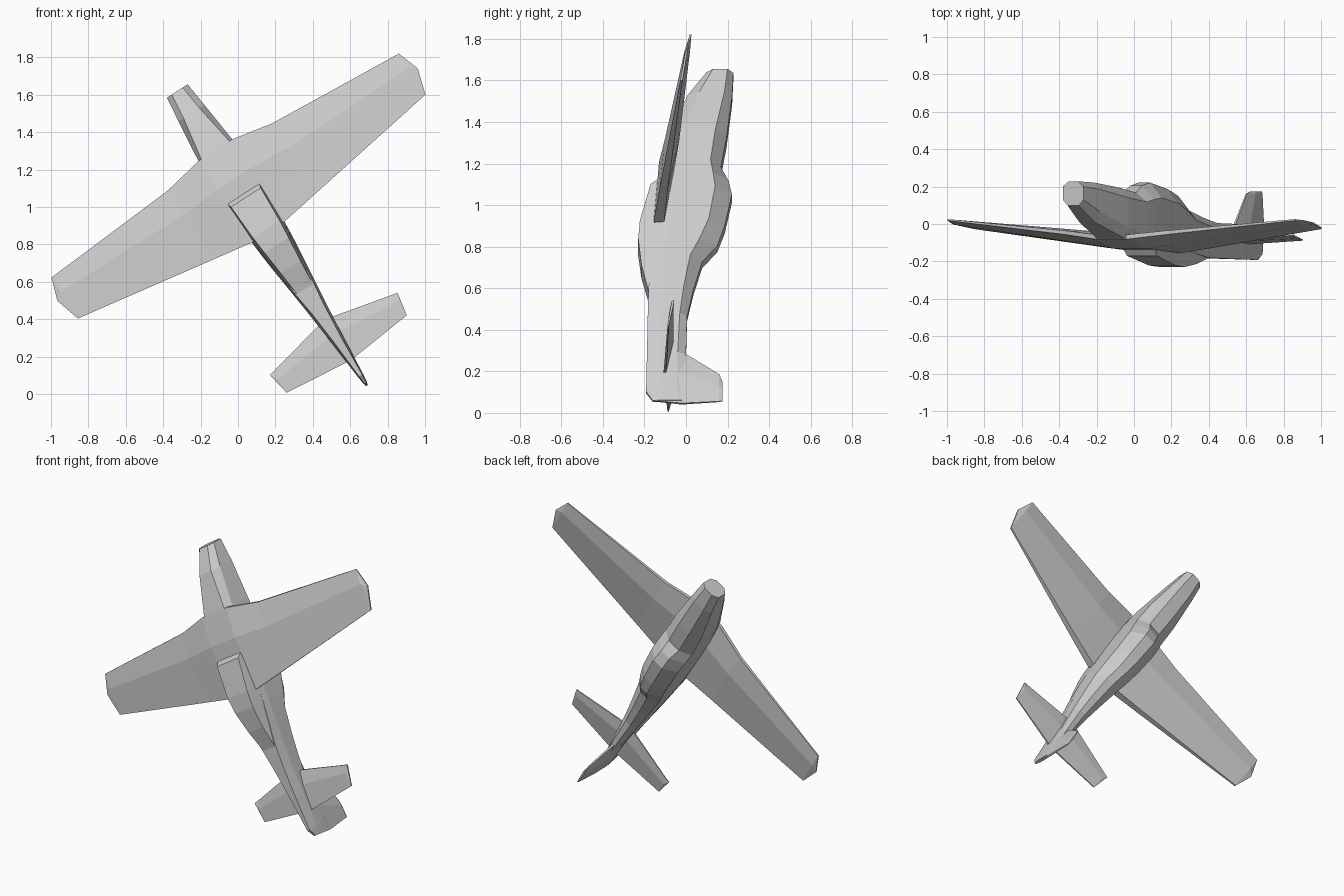
import bpy, bmesh
from mathutils import Vector

# Aircraft frame: a = distance aft of the nose, b = spanwise, y = up through the canopy
NOSE = Vector((-0.325, 0, 1.62))
AFT = Vector((0.5417, 0, -0.8406))
SPAN = Vector((0.8406, 0, 0.5417))
UP = Vector((0, 1, 0))


def loft(name, rings):
    """Skin equal-length rings of (a, b, y) points and cap both ends."""
    bm = bmesh.new()
    rows = [[bm.verts.new(NOSE + AFT * a + SPAN * b + UP * y) for a, b, y in r] for r in rings]
    n = len(rows[0])
    for r, s in zip(rows, rows[1:]):
        for i in range(n):
            j = (i + 1) % n
            bm.faces.new((r[i], r[j], s[j], s[i]))
    bm.faces.new(rows[0])
    bm.faces.new(rows[-1])
    bmesh.ops.recalc_face_normals(bm, faces=bm.faces)
    mesh = bpy.data.meshes.new(name)
    bm.to_mesh(mesh)
    bm.free()
    obj = bpy.data.objects.new(name, mesh)
    bpy.context.collection.objects.link(obj)
    return obj


def airfoil(b, le, te, y_le, y_te, thick, te_thick):
    """Six-point wing section at span b."""
    m = le + (te - le) * 0.35
    ym = y_le + (y_te - y_le) * 0.35
    return [(le, b, y_le + thick * 0.15), (m, b, ym + thick * 0.5), (te, b, y_te + te_thick / 2),
            (te, b, y_te - te_thick / 2), (m, b, ym - thick * 0.5), (le, b, y_le - thick * 0.15)]


def mirrored(stations):
    """Left stations, then right stations, from tip to tip."""
    return [airfoil(-s[0], *s[1:]) for s in reversed(stations)] + [airfoil(*s) for s in stations]


# Fuselage with raised canopy: a, half width, top half width, bottom half width, top, shoulder, low, bottom
body = [
    (0.00, .066, .030, .035, .228, .200, .130, .098),
    (0.14, .082, .040, .050, .222, .185, .065, .008),
    (0.38, .108, .045, .090, .195, .140, -.02, -.080),
    (0.55, .113, .045, .106, .168, .118, -.06, -.115),
    (0.62, .113, .035, .106, .205, .130, -.07, -.118),
    (0.70, .111, .038, .104, .221, .140, -.07, -.122),
    (0.88, .105, .035, .098, .186, .110, -.08, -.130),
    (0.99, .097, .030, .090, .150, .065, -.09, -.140),
    (1.08, .088, .028, .080, .078, .020, -.10, -.155),
    (1.24, .070, .025, .060, .035, -.01, -.11, -.180),
    (1.39, .054, .020, .040, .005, -.03, -.12, -.184),
    (1.60, .034, .014, .022, .000, -.04, -.12, -.188),
    (1.81, .016, .008, .010, .000, -.04, -.12, -.192),
    (1.86, .010, .006, .006, .000, -.04, -.12, -.160),
]
loft("fuselage", [[(a, t, top), (a, w, sh), (a, w, lo), (a, bw, bot),
                   (a, -bw, bot), (a, -w, lo), (a, -w, sh), (a, -t, top)]
                  for a, w, t, bw, top, sh, lo, bot in body])

# Belly scoop with a raked intake face: a at top, a at bottom, half width, bottom half width, top, bottom
scoop = [(.63, .677, .108, .094, -.10, -.170), (.88, .88, .104, .085, -.09, -.222),
         (.98, .98, .097, .076, -.09, -.230), (1.12, 1.12, .083, .062, -.10, -.214),
         (1.26, 1.26, .067, .050, -.12, -.181)]
loft("belly_scoop", [[(a, -w, t), (a, w, t), (c, bw, d), (c, -bw, d)] for a, c, w, bw, t, d in scoop])

# Main wing, tip to tip with dihedral and a swept root extension
loft("wing", mirrored([
    (.107, .376, .897, -.068, -.130, .080, .050),
    (.330, .420, .861, -.045, -.108, .070, .040),
    (1.105, .474, .735, .022, -.022, .026, .010),
    (1.145, .592, .600, .003, .001, .012, .008)]))

# Horizontal tail
loft("tailplane", mirrored([
    (.020, 1.458, 1.711, -.065, -.102, .034, .012),
    (.382, 1.540, 1.673, -.062, -.086, .018, .006),
    (.405, 1.544, 1.550, -.062, -.063, .012, .010)]))

# Fin and rudder: leading edge, thickest point, trailing edge, half thickness, height
fin = [(1.590, 1.72, 1.860, .015, -.150), (1.580, 1.72, 1.874, .022, -.03),
       (1.594, 1.72, 1.874, .020, .000),
       (1.708, 1.78, 1.863, .012, .160), (1.75, 1.79, 1.860, .006, .175)]
loft("fin", [[(le, -h * .3, y), (le, h * .3, y), (m, h, y), (te, h * .3, y), (te, -h * .3, y), (m, -h, y)]
             for le, m, te, h, y in fin])
